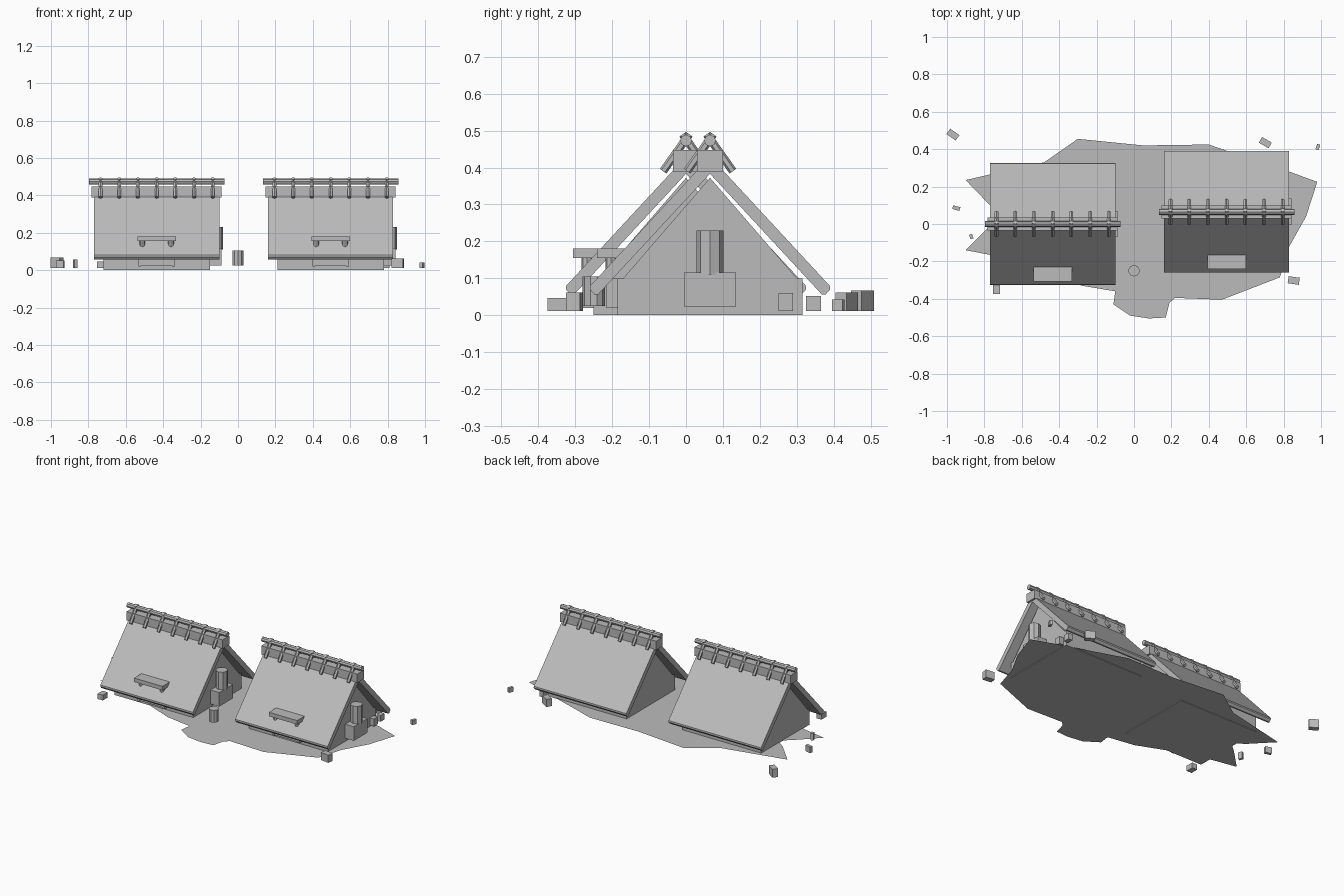
import bpy
import bmesh
import math
from mathutils import Vector, Matrix

cube = bpy.data.objects.get("Cube")
if cube:
    bpy.data.objects.remove(cube, do_unlink=True)

stone = bpy.data.materials.new("plain_grey")
stone.use_nodes = True
grey = (0.5, 0.5, 0.5, 1)
stone.diffuse_color = grey
stone.node_tree.nodes["Principled BSDF"].inputs["Base Color"].default_value = grey


def finish(name, bm):
    bmesh.ops.recalc_face_normals(bm, faces=bm.faces)
    mesh = bpy.data.meshes.new(name)
    bm.to_mesh(mesh)
    bm.free()
    mesh.materials.append(stone)
    obj = bpy.data.objects.new(name, mesh)
    bpy.context.collection.objects.link(obj)
    return obj


def box(name, centre, size, turn=0):
    bm = bmesh.new()
    m = (Matrix.Translation(centre) @ Matrix.Rotation(math.radians(turn), 4, 'Z')
         @ Matrix.Diagonal((*size, 1)))
    bmesh.ops.create_cube(bm, size=1, matrix=m)
    return finish(name, bm)


def rod(name, start, end, radius, sides=8):
    a, b = Vector(start), Vector(end)
    turn = (b - a).to_track_quat('Z', 'Y').to_matrix().to_4x4()
    bm = bmesh.new()
    bmesh.ops.create_cone(bm, cap_ends=True, segments=sides, radius1=radius, radius2=radius,
                          depth=(b - a).length, matrix=Matrix.Translation((a + b) / 2) @ turn)
    return finish(name, bm)


def prism(name, profile, x0, x1):
    # Extrude a (y, z) profile along x
    bm = bmesh.new()
    face = bm.faces.new([bm.verts.new((x0, y, z)) for y, z in profile])
    ext = bmesh.ops.extrude_face_region(bm, geom=[face])
    verts = [v for v in ext["geom"] if isinstance(v, bmesh.types.BMVert)]
    bmesh.ops.translate(bm, verts=verts, vec=(x1 - x0, 0, 0))
    return finish(name, bm)


def house(side, cx, cy):
    # Walls and gable
    box(side + "_wall_base", (cx, cy, 0.05), (0.57, 0.5, 0.1))
    prism(side + "_gable", [(cy - 0.235, 0.1), (cy + 0.235, 0.1), (cy, 0.372)],
          cx - 0.285, cx + 0.285)
    # Roof slabs
    for s, tag in ((-1, "front"), (1, "back")):
        slab = [(0, 0.383), (0.303, 0.056), (0.313, 0.056), (0.325, 0.07), (0.324, 0.08), (0, 0.43)]
        prism(f"{side}_{tag}_roof", [(cy + s * y, z) for y, z in slab], cx - 0.335, cx + 0.335)
    # Ridge beam, pole and crossed ties
    box(side + "_ridge_beam", (cx, cy, 0.418), (0.695, 0.07, 0.058))
    rod(side + "_ridge_pole", (cx - 0.362, cy, 0.473), (cx + 0.362, cy, 0.473), 0.016)
    for i in range(7):
        x = cx + (i - 3) * 0.1
        for s in (-1, 1):
            rod(f"{side}_ridge_tie", (x, cy - s * 0.009, 0.49), (x, cy + s * 0.062, 0.39), 0.011, 6)
    # Shelf on the front slope
    box(side + "_shelf", (cx, cy - 0.268, 0.168), (0.205, 0.077, 0.026))
    for s in (-1, 1):
        rod(f"{side}_shelf_peg", (cx + s * 0.077, cy - 0.268, 0.115),
            (cx + s * 0.077, cy - 0.268, 0.157), 0.015)
    # Bench by the front wall
    box(side + "_bench", (cx, cy - 0.26, 0.06), (0.17, 0.03, 0.07))
    for s in (-1, 1):
        box(f"{side}_bench_post", (cx + s * 0.09, cy - 0.26, 0.06), (0.015, 0.04, 0.08))
    # Hearth and chimney on the end wall
    box(side + "_hearth", (cx + 0.313, cy, 0.07), (0.07, 0.14, 0.092))
    rod(side + "_chimney", (cx + 0.318, cy, 0.11), (cx + 0.318, cy, 0.23), 0.036)


house("right", -0.435, 0)
house("left", 0.495, 0.065)

# Ground patch
outline = [(-0.9, 0.235), (-0.77, 0.265), (-0.48, 0.33), (-0.3, 0.455), (0.05, 0.42), (0.4, 0.425),
           (0.5, 0.39), (0.83, 0.28), (0.98, 0.225), (0.92, 0.04), (0.83, -0.12), (0.78, -0.285),
           (0.47, -0.405), (0.22, -0.395), (0.19, -0.42), (0.17, -0.5), (0.08, -0.505),
           (-0.02, -0.49), (-0.11, -0.43), (-0.1, -0.36), (-0.28, -0.33), (-0.6, -0.2),
           (-0.77, -0.165), (-0.9, -0.14), (-0.77, -0.01), (-0.7, 0.05), (-0.77, 0.1)]
bm = bmesh.new()
bm.faces.new([bm.verts.new((x, y, 0.004)) for x, y in outline])
ground = finish("ground_patch", bm)
if ground.data.polygons[0].normal.z < 0:
    ground.data.flip_normals()

# Jar between the houses
rod("jar", (0, -0.25, 0.025), (0, -0.25, 0.105), 0.03, 10)

# Scattered stones: x, y, length, width, height, turn
for x, y, l, w, h, t in [(-0.968, 0.478, 0.06, 0.035, 0.055, -35), (-0.95, 0.085, 0.04, 0.02, 0.04, -15),
                         (-0.87, -0.067, 0.017, 0.025, 0.045, 20), (-0.735, -0.35, 0.037, 0.05, 0.035, 0),
                         (0.702, 0.435, 0.06, 0.035, 0.05, -30), (0.983, 0.412, 0.017, 0.03, 0.03, -20),
                         (0.854, -0.302, 0.06, 0.038, 0.05, -8), (0.79, 0.27, 0.04, 0.04, 0.048, 0),
                         (0.79, 0.345, 0.03, 0.04, 0.04, 0)]:
    box("stone", (x, y, 0.012 + h / 2), (l, w, h), t)
